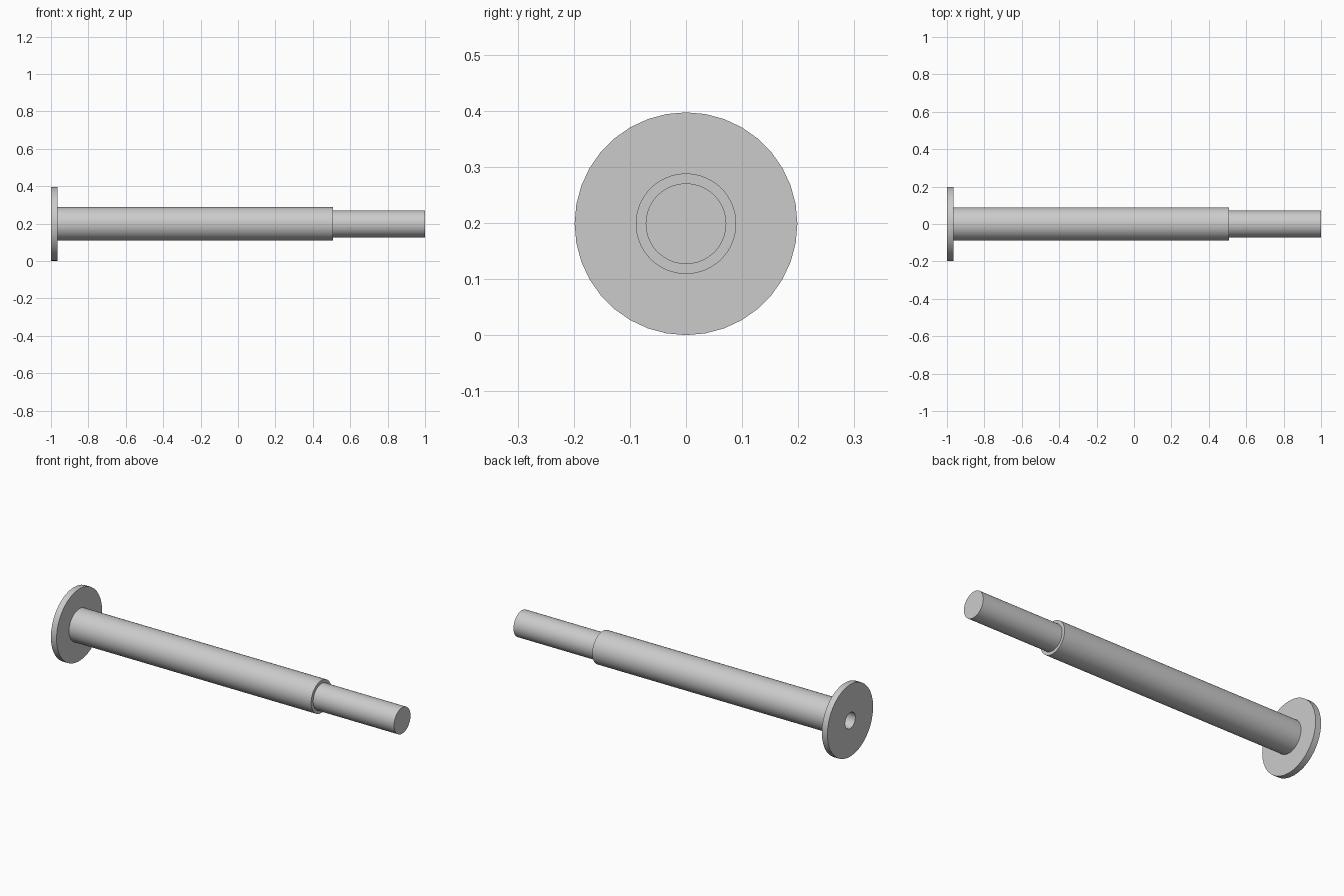
import bpy, bmesh, math

cube = bpy.data.objects.get("Cube")
if cube:
    bpy.data.objects.remove(cube, do_unlink=True)

AXIS_Z = 0.1985
FLANGE_R, TUBE_R, PIN_R, BORE_R = 0.1985, 0.0895, 0.0718, 0.044
BACK, FLANGE_END, SEAM, TUBE_END, TIP = -1.0, -0.966, -0.713, 0.508, 1.0

steel = bpy.data.materials.new("plain_grey")
steel.use_nodes = True
grey = (0.6, 0.6, 0.6, 1.0)
steel.diffuse_color = grey
steel.node_tree.nodes["Principled BSDF"].inputs["Base Color"].default_value = grey


def turned_part(name, profile, sides, hollow):
    """Turn (x, radius) points about the long axis; solid parts get end caps."""
    bm = bmesh.new()
    rings = []
    for x, r in profile:
        angles = [2 * math.pi * i / sides for i in range(sides)]
        rings.append([bm.verts.new((x, r * math.sin(a), AXIS_Z + r * math.cos(a)))
                      for a in angles])
    pairs = list(zip(rings, rings[1:]))
    if hollow:
        pairs.append((rings[-1], rings[0]))
    else:
        bm.faces.new(rings[0])
        bm.faces.new(rings[-1])
    for a, b in pairs:
        for i in range(sides):
            j = (i + 1) % sides
            bm.faces.new((a[i], a[j], b[j], b[i]))
    bmesh.ops.recalc_face_normals(bm, faces=bm.faces)
    mesh = bpy.data.meshes.new(name)
    bm.to_mesh(mesh)
    bm.free()
    mesh.materials.append(steel)
    obj = bpy.data.objects.new(name, mesh)
    bpy.context.collection.objects.link(obj)
    bpy.ops.object.select_all(action='DESELECT')
    obj.select_set(True)
    bpy.context.view_layer.objects.active = obj
    bpy.ops.object.shade_smooth_by_angle(angle=math.radians(30))
    return obj


def ring_profile(x0, x1, outer):
    return [(x0, BORE_R), (x0, outer), (x1, outer), (x1, BORE_R)]


# End flange and the bored section of shaft behind it
turned_part("end_flange", ring_profile(BACK, FLANGE_END, FLANGE_R), 36, True)
turned_part("bored_shaft", ring_profile(FLANGE_END, SEAM, TUBE_R), 64, True)

# Solid main shaft, stepping down to the narrow pin
turned_part("main_shaft", [(SEAM, TUBE_R), (TUBE_END, TUBE_R),
                           (TUBE_END, PIN_R), (TIP, PIN_R)], 64, False)
